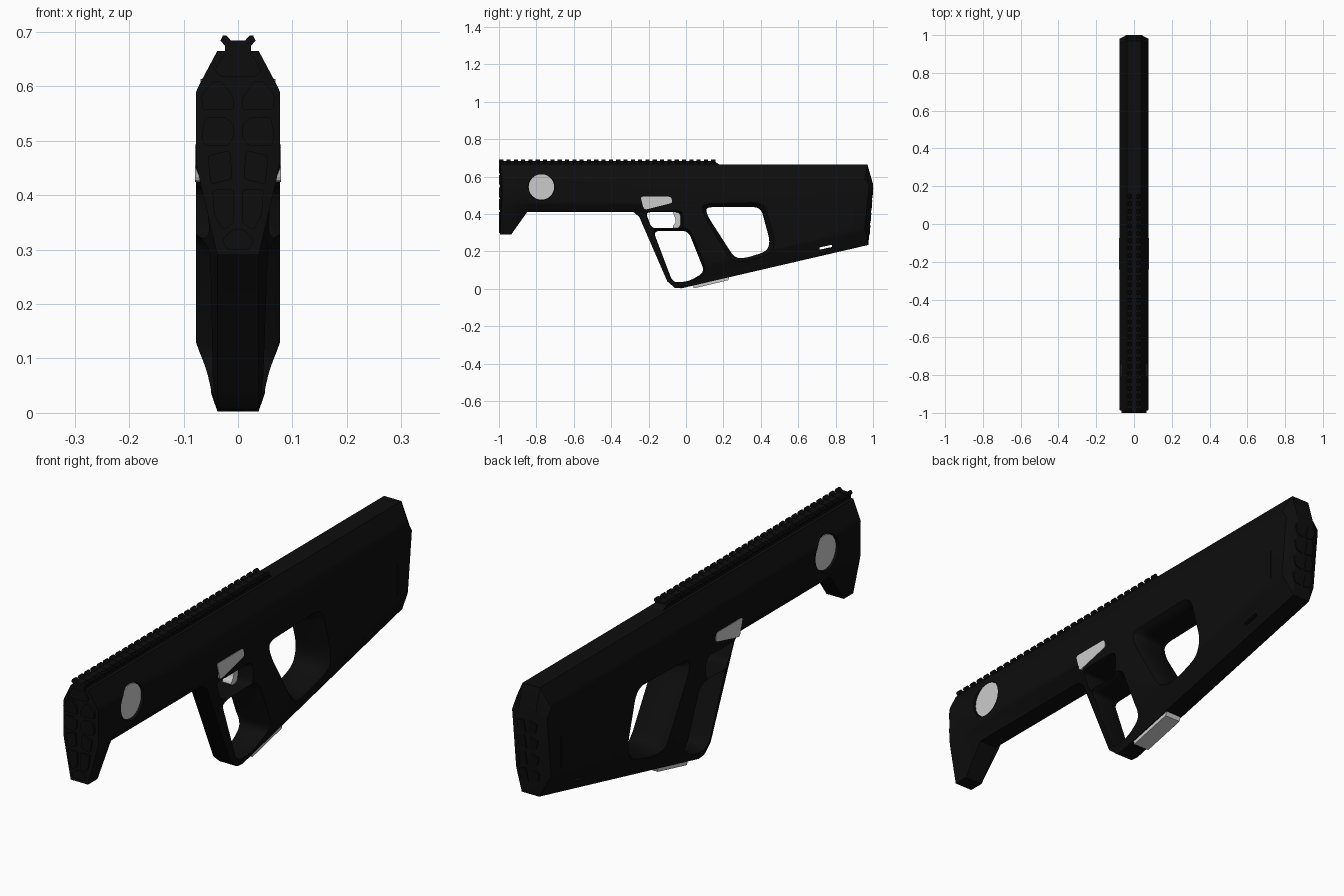
import bpy, bmesh, math
from mathutils import Vector

if "Cube" in bpy.data.objects:
    bpy.data.objects.remove(bpy.data.objects["Cube"])

black = bpy.data.materials.new("matte_black")
black.diffuse_color = (0.004, 0.004, 0.004, 1)
black.use_nodes = True
black.node_tree.nodes["Principled BSDF"].inputs["Base Color"].default_value = black.diffuse_color


def loft(name, loops, mat=None):
    """Closed solid through a list of equally long point loops."""
    bm = bmesh.new()
    rings = [[bm.verts.new(p) for p in loop] for loop in loops]
    n = len(rings[0])
    for a, b in zip(rings, rings[1:]):
        for i in range(n):
            j = (i + 1) % n
            bm.faces.new((a[i], a[j], b[j], b[i]))
    bm.faces.new(rings[0])
    bm.faces.new(rings[-1])
    bmesh.ops.recalc_face_normals(bm, faces=bm.faces)
    me = bpy.data.meshes.new(name)
    bm.to_mesh(me)
    bm.free()
    ob = bpy.data.objects.new(name, me)
    bpy.context.collection.objects.link(ob)
    if mat:
        me.materials.append(mat)
    return ob


def side_prism(name, yz, x0, x1, mat=None):
    return loft(name, [[(x, y, z) for y, z in yz] for x in (x0, x1)], mat)


def front_prism(name, xz, y0, y1, mat=None):
    return loft(name, [[(x, y, z) for x, z in xz] for y in (y0, y1)], mat)


def rounded(pts, r, n=6):
    """Fillet every corner of a polygon."""
    out = []
    pts = [Vector(p) for p in pts]
    for i, p in enumerate(pts):
        a, b = pts[i - 1] - p, pts[(i + 1) % len(pts)] - p
        pa = p + a.normalized() * min(r, a.length * 0.45)
        pb = p + b.normalized() * min(r, b.length * 0.45)
        for k in range(n + 1):
            t = k / n
            out.append(tuple(pa * (1 - t) ** 2 + p * 2 * t * (1 - t) + pb * t * t))
    return out


def circle(y, z, r, n=40):
    return [(y + r * math.cos(2 * math.pi * k / n), z + r * math.sin(2 * math.pi * k / n)) for k in range(n)]


def flared_cutter(name, pts, r, flare):
    """Rounded opening that widens smoothly towards both sides."""
    ring = [Vector(p) for p in rounded(pts, r)]
    c = sum(ring, Vector((0, 0))) / len(ring)
    steps = [(0.03, 0), (0.05, 0.2), (0.065, 0.5), (0.08, 1.0)]
    steps = [(-x, t) for x, t in reversed(steps)] + steps
    loops = []
    for x, t in steps:
        moved = [p + (p - c).normalized() * flare * t for p in ring]
        loops.append([(x, p.x, p.y) for p in moved])
    return loft(name, loops)


def cut(ob, cutter):
    m = ob.modifiers.new("cut", 'BOOLEAN')
    m.operation = 'DIFFERENCE'
    m.solver = 'EXACT'
    m.object = cutter
    cutter.hide_render = True
    bpy.context.view_layer.objects.active = ob
    bpy.ops.object.modifier_apply(modifier=m.name)
    bpy.data.objects.remove(cutter)


def smooth(ob, deg=28):
    bpy.ops.object.select_all(action='DESELECT')
    ob.select_set(True)
    bpy.context.view_layer.objects.active = ob
    bpy.ops.object.shade_smooth_by_angle(angle=math.radians(deg))


# Body shell: centre outline paired with the inset outline of the side faces
outline = [
    ((-.994, .29), (-.985, .46)), ((-.994, .665), (-.985, .59)),
    ((.97, .665), (.955, .59)), ((1.0, .56), (.98, .555)),
    ((.975, .235), (.955, .32)), ((-.025, .003), (.06, .12)),
    ((-.06, .006), (.0, .13)), ((-.1, .04), (-.03, .16)),
    ((-.25, .385), (-.19, .42)), ((-.28, .41), (-.24, .455)),
    ((-.85, .41), (-.85, .46)), ((-.935, .29), (-.93, .46))]
sections = [(.038, 0), (.07, .8), (.077, 1)]
sections = [(-x, t) for x, t in reversed(sections)] + sections
body = loft("body", [[(x, a[0] + (b[0] - a[0]) * t, a[1] + (b[1] - a[1]) * t)
                      for a, b in outline] for x, t in sections], black)

# Openings: thumbhole, trigger window, hand guard window
cut(body, flared_cutter("thumbhole_cutter", [
    (.105, .437), (.40, .437), (.45, .25), (.43, .2), (.32, .165), (.26, .165), (.115, .39)], .04, .03))
cut(body, flared_cutter("trigger_window_cutter", [
    (-.215, .41), (-.03, .41), (-.03, .325), (-.185, .325)], .025, .015))
cut(body, flared_cutter("guard_window_cutter", [
    (-.175, .31), (.012, .31), (.1, .09), (.02, .042), (-.07, .032)], .035, .02))

# Sling slot, side disc recesses and rear seams
cut(body, side_prism("slot_cutter", [(.715, .21), (.78, .224), (.78, .236), (.715, .222)], -.1, .1))
for s in (-1, 1):
    cut(body, side_prism("disc_cutter", circle(-.773, .545, .071), s * .065, s * .1))
    cut(body, side_prism("seam_cutter", [(.887, .33), (.892, .33), (.892, .45), (.887, .45)], s * .074, s * .1))
smooth(body)

# Grey side discs
disc = side_prism("side_disc", circle(-.773, .545, .068), -.069, .069)
smooth(disc)

# Selector wedge, trigger and bottom plate
side_prism("selector", rounded([(-.243, .493), (-.08, .493), (-.072, .46), (-.225, .422)], .012, 3), -.079, .079)
trigger = side_prism("trigger", rounded([
    (-.075, .42), (-.03, .42), (-.018, .34), (-.04, .316), (-.078, .328), (-.05, .36)], .02, 4), -.02, .02)
smooth(trigger)
side_prism("bottom_plate", [(.035, .03), (.042, .003), (.225, .046), (.235, .075)], -.034, .034)

# Top rail: base with ramped end and evenly spaced teeth
side_prism("rail_base", [(-.999, .655), (-.999, .683), (.15, .683), (.18, .664), (.18, .655)], -.024, .024, black)
half = [(.022, .672), (.032, .684), (.028, .693), (.021, .693), (.013, .684)]
tooth = half + [(-x, z) for x, z in reversed(half)]
for i in range(30):
    y = -.999 + i * .0391
    front_prism("rail_tooth", tooth, y, y + .022, black)

# Raised panels on the front face
singles = [
    [(-.032, .617), (.032, .617), (.043, .63), (.028, .657), (-.028, .657), (-.043, .63)],
    [(-.02, .3), (.02, .3), (.03, .318), (.01, .337), (-.01, .337), (-.03, .318)]]
pairs = [
    [(.008, .557), (.066, .557), (.067, .585), (.045, .61), (.03, .61), (.008, .58)],
    [(.008, .505), (.02, .49), (.062, .49), (.067, .51), (.06, .543), (.022, .543), (.008, .53)],
    [(.01, .43), (.05, .42), (.056, .472), (.015, .483)],
    [(.007, .35), (.028, .335), (.044, .365), (.047, .41), (.007, .41)]]
for p in singles:
    front_prism("front_panel", rounded(p, .006, 3), -1.0, -.98, black)
for p in pairs:
    for s in (-1, 1):
        front_prism("front_panel", rounded([(s * x, z) for x, z in p], .006, 3), -1.0, -.98, black)


# Raised panels on the shoulder end, following its slope
def rear_y(z):
    return .975 + .025 * (z - .235) / .325


for i in range(4):
    z0, z1 = .285 + i * .067, .34 + i * .067
    for s in (-1, 1):
        cell = rounded([(s * .005, z0), (s * .038, z0 + .008), (s * .046, z1 - .01), (s * .012, z1)], .006, 3)
        loft("rear_panel", [[(x, rear_y(z) + d, z) for x, z in cell] for d in (-.02, .003)], black)
